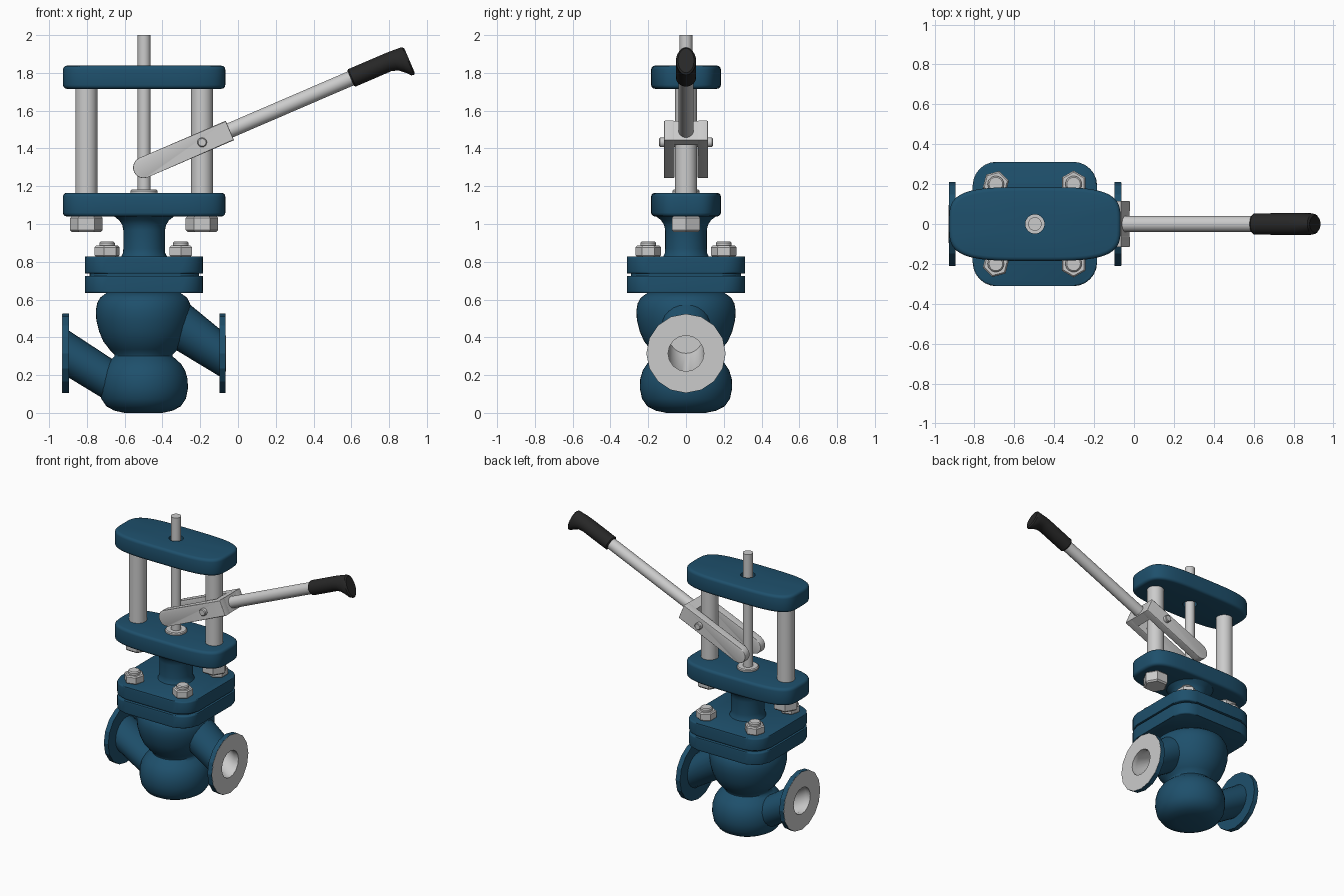
import bpy, bmesh, math
from mathutils import Matrix

if "Cube" in bpy.data.objects:
    bpy.data.objects.remove(bpy.data.objects["Cube"])

CX = -0.497
I4 = Matrix.Identity(4)


def T(x, y, z):
    return Matrix.Translation((x, y, z))


def R(deg, axis):
    return Matrix.Rotation(math.radians(deg), 4, axis)


def material(name, rgb):
    m = bpy.data.materials.new(name)
    m.diffuse_color = (*rgb, 1)
    m.use_nodes = True
    m.node_tree.nodes["Principled BSDF"].inputs["Base Color"].default_value = m.diffuse_color
    return m


BLUE = material("blue_paint", (0.013, 0.08, 0.15))
BLACK = material("black_rubber", (0.02, 0.02, 0.02))


def finish(name, bm, mat, matrix, angle=35):
    bmesh.ops.transform(bm, matrix=matrix, verts=bm.verts)
    bmesh.ops.recalc_face_normals(bm, faces=bm.faces)
    me = bpy.data.meshes.new(name)
    bm.to_mesh(me)
    bm.free()
    ob = bpy.data.objects.new(name, me)
    bpy.context.collection.objects.link(ob)
    if mat:
        me.materials.append(mat)
    if angle:
        bpy.ops.object.select_all(action='DESELECT')
        ob.select_set(True)
        bpy.context.view_layer.objects.active = ob
        bpy.ops.object.shade_smooth_by_angle(angle=math.radians(angle))
    return ob


def power(v, p):
    return math.copysign(abs(v) ** (2 / p), v)


def loft(name, rings, mat=None, matrix=I4, segs=32, caps=(True, True), closed=False, angle=35):
    """Rings along local z: (z, radius) or (z, x offset, x radius, y radius[, superellipse power])."""
    bm = bmesh.new()
    loops = []
    for r in rings:
        z, ox, rx, ry = r[:4] if len(r) > 2 else (r[0], 0, r[1], r[1])
        p = r[4] if len(r) == 5 else 2
        loops.append([bm.verts.new((ox + rx * power(math.cos(a), p), ry * power(math.sin(a), p), z))
                      for a in (2 * math.pi * (i + 0.5) / segs if p > 2 else 2 * math.pi * i / segs
                                for i in range(segs))])
    pairs = list(zip(loops, loops[1:])) + ([(loops[-1], loops[0])] if closed else [])
    for a, b in pairs:
        for i in range(segs):
            j = (i + 1) % segs
            bm.faces.new((a[i], a[j], b[j], b[i]))
    if not closed:
        for use, loop in zip(caps, (loops[0], loops[-1])):
            if use:
                bm.faces.new(loop)
    return finish(name, bm, mat, matrix, angle)


def prism(name, pts, lo, hi, mat=None, bevel=0.0, matrix=I4):
    """Outline in local xy, extruded along local z, with rounded rims."""
    bm = bmesh.new()
    a = [bm.verts.new((x, y, lo)) for x, y in pts]
    b = [bm.verts.new((x, y, hi)) for x, y in pts]
    n = len(pts)
    bm.faces.new(a)
    bm.faces.new(b)
    for i in range(n):
        bm.faces.new((a[i], a[(i + 1) % n], b[(i + 1) % n], b[i]))
    if bevel:
        rims = [e for e in bm.edges if abs(e.verts[0].co.z - e.verts[1].co.z) < 1e-6]
        bmesh.ops.bevel(bm, geom=rims, offset=bevel, segments=3, profile=0.5, affect='EDGES')
    return finish(name, bm, mat, matrix)


def rounded_square(h, r, n=6):
    pts = []
    for k, (sx, sy) in enumerate(((1, 1), (-1, 1), (-1, -1), (1, -1))):
        for i in range(n + 1):
            a = math.radians(90 * k + 90 * i / n)
            pts.append((sx * (h - r) + r * math.cos(a), sy * (h - r) + r * math.sin(a)))
    return pts


def oval_plate(name, lo, hi):
    """Oval plate with rounded rims and a round hole for the stem."""
    rings = [(lo, 0.048)]
    for z, s in ((lo, 1), (hi, -1)):
        arc = [(z + s * 0.02 * (1 - math.cos(a)), 0.02 * (1 - math.sin(a)))
               for a in (math.radians(30 * i) for i in range(4))]
        for h, inset in (arc if s > 0 else arc[::-1]):
            rings.append((h, 0, 0.43 - inset, 0.185 - inset, 3.8))
    rings.append((hi, 0.048))
    loft(name, rings, BLUE, T(CX, 0, 0), 72, closed=True)


def hex_nut(name, x, y, lo, hi, r, turn):
    c = 0.12 * r
    loft(name, [(lo, r - c), (lo + c, r), (hi - c, r), (hi, r - c)],
         matrix=T(x, y, 0) @ R(turn, 'Z'), segs=6, angle=0)


# Double bulb valve body
body = [(0, 0.10), (0.012, 0.155), (0.035, 0.197), (0.075, 0.224), (0.13, 0.235), (0.18, 0.233),
        (0.225, 0.220), (0.26, 0.198), (0.285, 0.17), (0.3, 0.153), (0.31, 0.155), (0.335, 0.18),
        (0.38, 0.214), (0.43, 0.235), (0.49, 0.250), (0.54, 0.253), (0.58, 0.246), (0.61, 0.230), (0.636, 0.195)]
loft("valve_body", [(z, 0, r, r * 1.04) for z, r in body], BLUE, T(CX - 0.003, 0, 0), 48, angle=60)

# Pipe branches with bored flanges
for side, s in (("inlet", -1), ("outlet", 1)):
    m = T(CX, 0, 0.315) @ R(90 * s, 'Y')
    if s < 0:
        path = [(0.405, 0, 0.125, 0.125), (0.12, -0.18, 0.118, 0.12)]
        bore_end = (0.27, -0.085, 0.09, 0.09)
    else:
        path = [(0.405, 0, 0.125, 0.125), (0.16, -0.175, 0.152, 0.13)]
        bore_end = (0.27, -0.09, 0.09, 0.09)
    bore = [(0.434, 0.095), (0.40, 0.095), bore_end]
    loft(side + "_pipe", path, BLUE, m, 24, (False, True))
    loft(side + "_bore", bore, None, m, 24, (False, True))
    loft(side + "_flange", [(0.398, 0.21), (0.432, 0.21), (0.432, 0.1), (0.398, 0.1)],
         BLUE, m, 16, closed=True, angle=15)
    loft(side + "_flange_face", [(0.4325, 0.209), (0.434, 0.209), (0.434, 0.095), (0.4325, 0.095)],
         None, m, 16, closed=True, angle=15)

# Bolted square flanges with a gasket
base = T(CX, 0, 0)
square = rounded_square(0.312, 0.12)
prism("body_flange", square, 0.635, 0.725, BLUE, 0.01, base)
prism("gasket", rounded_square(0.29, 0.11), 0.72, 0.745, BLUE, 0, base)
prism("bonnet_flange", square, 0.738, 0.828, BLUE, 0.01, base)
for i, x in enumerate((-0.693, -0.303)):
    for j, y in enumerate((-0.2, 0.2)):
        hex_nut(f"flange_nut_{i}{j}", x, y, 0.826, 0.885, 0.068, 15 + 15 * i)
        loft(f"flange_stud_{i}{j}", [(0.82, 0.041), (0.9, 0.041), (0.907, 0.034)], None, T(x, y, 0), 20)

# Bonnet neck
loft("bonnet_neck", [(0.825, 0.122), (0.845, 0.112), (0.87, 0.11), (0.965, 0.11), (0.995, 0.116),
                     (1.02, 0.132), (1.045, 0.165)], BLUE, base, 40)

# Yoke plates, columns and column nuts
oval_plate("lower_yoke_plate", 1.04, 1.165)
oval_plate("upper_yoke_plate", 1.716, 1.838)
for i, x in enumerate((-0.803, -0.191)):
    loft(f"yoke_column_{i}", [(1.15, 0.058), (1.73, 0.058)], None, T(x, 0, 0), 32)
    hex_nut(f"column_nut_{i}", x, 0, 0.957, 1.042, 0.086, 0)

# Stem and its collar
loft("stem", [(1.1, 0.034), (2.0, 0.034)], None, base, 24)
loft("stem_collar", [(1.15, 0.072), (1.176, 0.072), (1.182, 0.066)], None, base, 32)

# Forked lever straddling the right column
pivot = T(-0.19, 0, 1.432) @ R(-23.3, 'Y')
flat = pivot @ R(90, 'X')
arm = [(0.16, -0.056), (0.16, 0.056)]
arm += [(-0.337 + 0.056 * math.cos(a), 0.056 * math.sin(a))
        for a in (math.radians(90 + 15 * i) for i in range(13))]
for name, lo, hi in (("front_fork_arm", 0.062, 0.116), ("back_fork_arm", -0.116, -0.062)):
    prism(name, arm, lo, hi, None, 0.004, flat)
prism("fork_bridge", [(0.09, -0.055), (0.159, -0.055), (0.159, 0.055), (0.09, 0.055)],
      -0.07, 0.07, None, 0, flat)
loft("pivot_pin", [(-0.142, 0.02), (-0.137, 0.025), (0.137, 0.025), (0.142, 0.02)], None, flat, 20)

# Lever rod and flared rubber grip
along = pivot @ R(90, 'Y')
loft("lever_rod", [(0.14, 0.04), (0.9, 0.04)], None, along, 28)
grip = [(0.857, 0, 0.044, 0.046), (0.864, 0, 0.05, 0.053), (0.96, 0, 0.05, 0.054), (1.07, 0.0, 0.05, 0.054),
        (1.105, 0.006, 0.055, 0.054), (1.135, 0.02, 0.067, 0.054), (1.158, 0.033, 0.079, 0.054),
        (1.172, 0.036, 0.08, 0.051), (1.18, 0.036, 0.07, 0.042)]
loft("lever_grip", grip, BLACK, along, 32)
